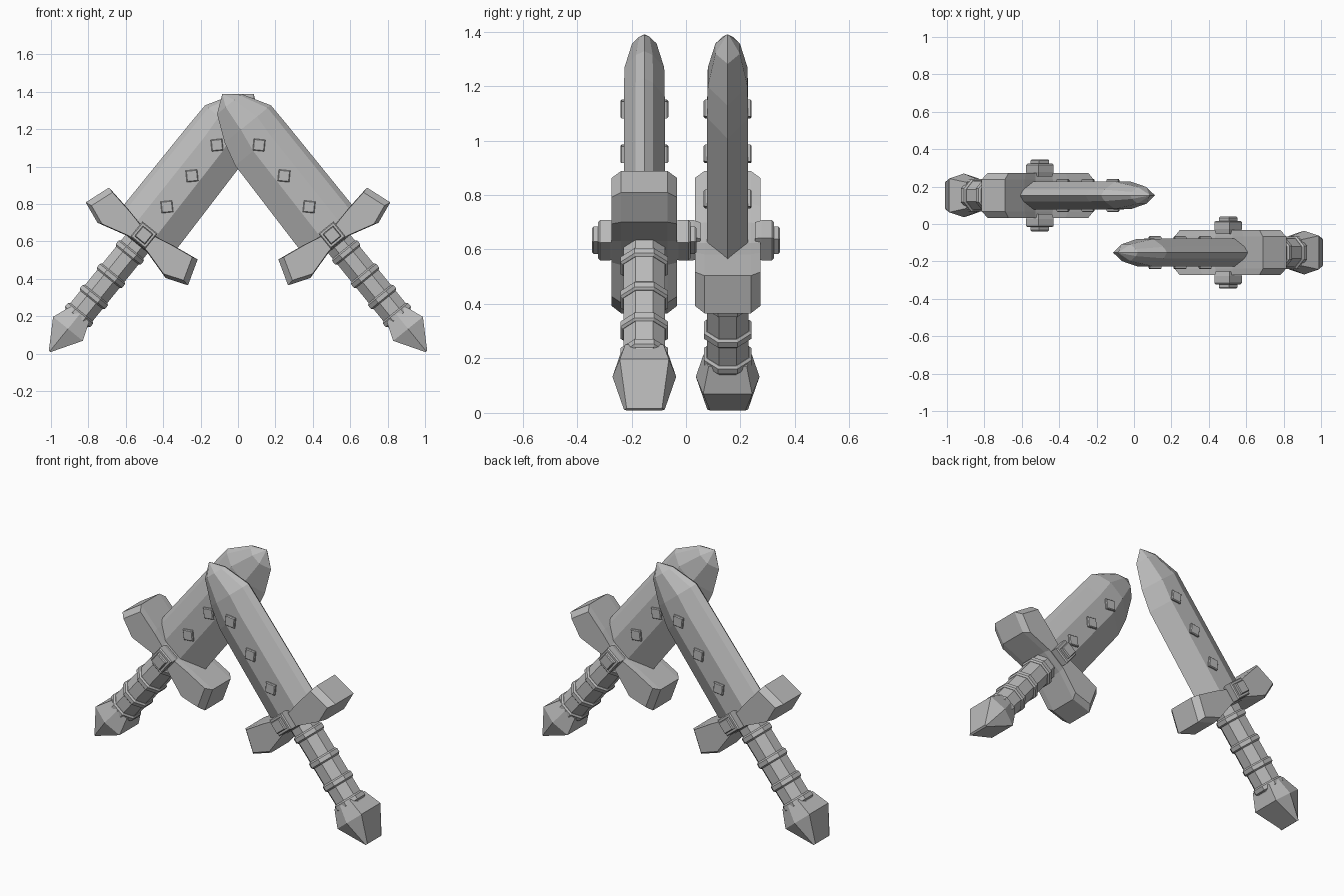
import bpy, bmesh, math
from mathutils import Matrix, Vector

cube = bpy.data.objects.get("Cube")
if cube:
    bpy.data.objects.remove(cube)

steel = bpy.data.materials.new("plain_grey")
steel.use_nodes = True
GREY = (0.5, 0.5, 0.5, 1)
steel.diffuse_color = GREY
steel.node_tree.nodes["Principled BSDF"].inputs["Base Color"].default_value = GREY

# Sword frame: local x runs across the blade, y through it, z from pommel to tip
ALONG = Vector((-0.63, 0, 0.777)).normalized()
ACROSS = Vector((ALONG.z, 0, -ALONG.x))
FRAME = Matrix.Translation((0.503, -0.153, 0.634)) @ Matrix(
    (ACROSS, (0, 1, 0), ALONG)).transposed().to_4x4()
SIDES = (("left", FRAME), ("right", Matrix.Rotation(math.pi, 4, "Z") @ FRAME))


def loft(name, rings):
    """Skin equal-length rings of points, cap both ends, place in both swords."""
    bm = bmesh.new()
    loops = [[bm.verts.new(p) for p in ring] for ring in rings]
    n = len(loops[0])
    for a, b in zip(loops, loops[1:]):
        for i in range(n):
            j = (i + 1) % n
            bm.faces.new((a[i], a[j], b[j], b[i]))
    bm.faces.new(loops[0][::-1])
    bm.faces.new(loops[-1])
    bmesh.ops.remove_doubles(bm, verts=bm.verts, dist=0.0005)
    bmesh.ops.recalc_face_normals(bm, faces=bm.faces)
    mesh = bpy.data.meshes.new(name)
    bm.to_mesh(mesh)
    bm.free()
    mesh.materials.append(steel)
    for side, frame in SIDES:
        ob = bpy.data.objects.new(f"{side}_{name}", mesh)
        ob.matrix_world = frame
        bpy.context.collection.objects.link(ob)


def octagon(r, z):
    angles = [math.pi * (i + 0.5) / 4 for i in range(8)]
    return [(r * math.cos(a), r * math.sin(a), z) for a in angles]


def blade_ring(z, back, edge, half):
    mid, w = (back + edge) / 2, (back - edge) / 2
    one = [(back - 0.14 * w, 0.42 * half), (mid + 0.4 * w, half), (mid - 0.3 * w, half)]
    return ([(back, 0, z)] + [(x, y, z) for x, y in one] + [(edge, 0, z)]
            + [(x, -y, z) for x, y in reversed(one)])


# Blade, with a rounded point
loft("blade", [blade_ring(*s) for s in (
    (-0.02, 0.185, -0.185, 0.075), (0.615, 0.185, -0.168, 0.075),
    (0.745, 0.183, -0.135, 0.073), (0.89, 0.1, -0.07, 0.045),
    (0.955, 0.022, 0.018, 0.003))])

# Cross guard: mirrored outline with chamfered front and back
half = [(0.06, 0.035), (0.15, 0.055), (0.305, 0.08), (0.352, -0.06), (0.235, -0.105), (0.07, -0.06)]
outline = half + [(-x, z) for x, z in reversed(half)]
loft("cross_guard", [[(x * k, y, z * k) for x, z in outline]
                     for y, k in ((-0.12, 0.9), (-0.085, 1), (0.085, 1), (0.12, 0.9))])

# Grip and its bands
loft("grip", [octagon(0.083, z) for z in (-0.58, -0.03)])
for i, z in enumerate((-0.12, -0.28, -0.425, -0.55)):
    loft(f"grip_band_{i + 1}", [octagon(r, z + dz) for r, dz in (
        (0.085, -0.02), (0.094, -0.012), (0.094, 0.012), (0.085, 0.02))])

# Pommel: six-sided, closing to a ridge
loft("pommel", [[(-w, -d, z), (0, -p, z), (w, -d, z), (w, d, z), (0, p, z), (-w, d, z)]
                for z, w, d, p in ((-0.545, 0.065, 0.07, 0.09), (-0.645, 0.102, 0.09, 0.117),
                                   (-0.8, 0.006, 0.065, 0.075))])


def square(r, y, turn, z):
    angles = [turn + math.pi * i / 2 for i in range(4)]
    return [(r * math.cos(a), y, z + r * math.sin(a)) for a in angles]


# Stepped square boss on the guard and diamond studs on the blade, both faces
for face, sgn in (("front", -1), ("back", 1)):
    loft(f"{face}_boss", [square(r, sgn * y, math.pi / 4, 0) for r, y in (
        (0.066, 0.1), (0.074, 0.125), (0.074, 0.163), (0.066, 0.17),
        (0.05, 0.17), (0.05, 0.186), (0.044, 0.192))])
    for i, z in enumerate((0.195, 0.408, 0.62)):
        loft(f"{face}_stud_{i + 1}", [square(r, sgn * y, 0, z) for r, y in (
            (0.044, 0.06), (0.044, 0.083), (0.038, 0.088))])
